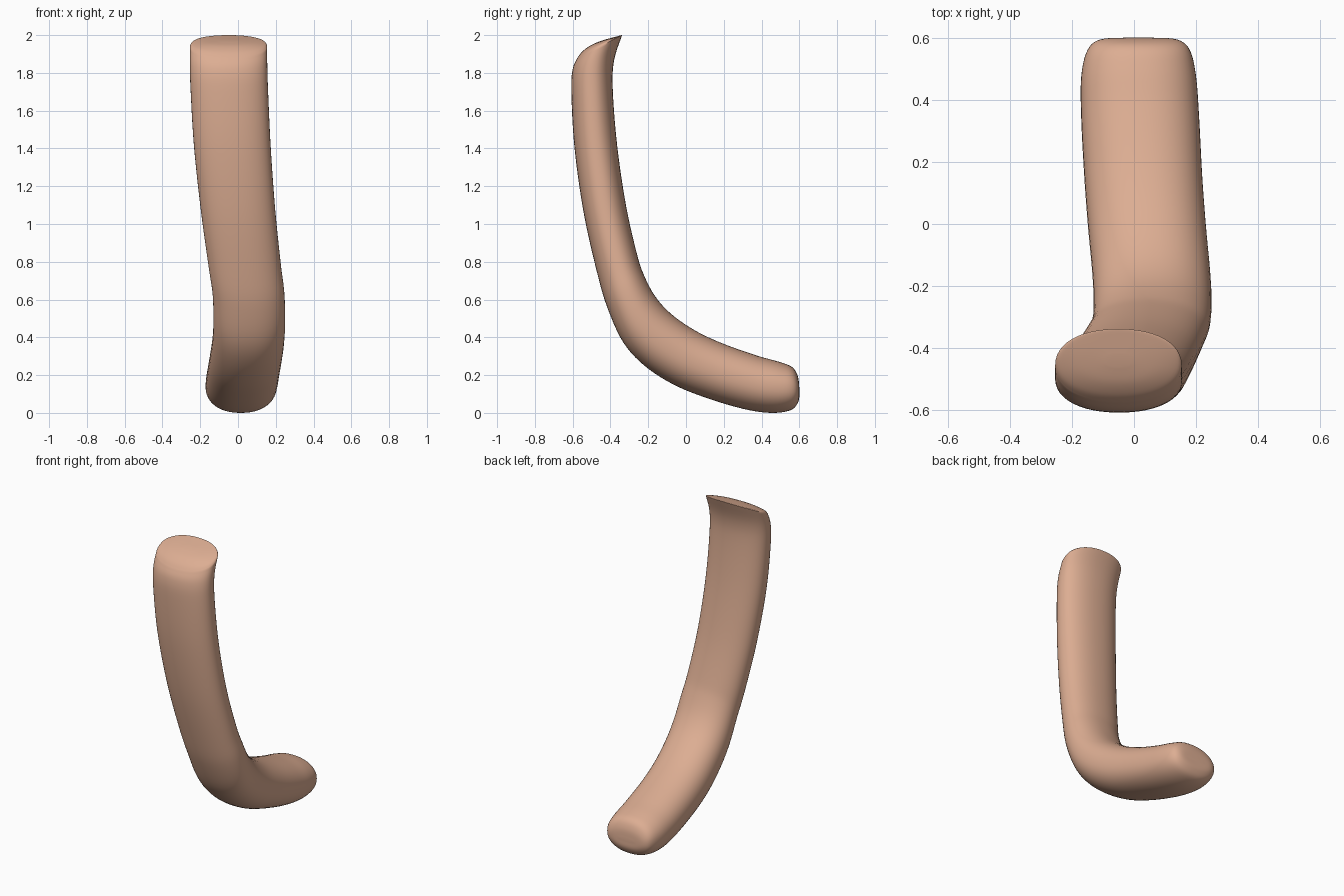
import bpy, bmesh, math
from mathutils import Vector

if "Cube" in bpy.data.objects:
    bpy.data.objects.remove(bpy.data.objects["Cube"])

# Cross-sections from foot end to bend to top: outer y,z / inner y,z / centre x / half width
SECTIONS = [
    (0.600, 0.11, 0.600, 0.13, 0.015, 0.05),
    (0.595, 0.06, 0.593, 0.19, 0.015, 0.125),
    (0.555, 0.015, 0.565, 0.24, 0.015, 0.165),
    (0.45, 0.0, 0.50, 0.268, 0.015, 0.185),
    (0.30, 0.022, 0.38, 0.302, 0.02, 0.19),
    (0.10, 0.082, 0.20, 0.365, 0.03, 0.19),
    (-0.07, 0.152, 0.05, 0.435, 0.042, 0.19),
    (-0.22, 0.25, -0.08, 0.525, 0.055, 0.19),
    (-0.33, 0.37, -0.165, 0.62, 0.06, 0.19),
    (-0.41, 0.54, -0.225, 0.735, 0.055, 0.19),
    (-0.465, 0.72, -0.262, 0.85, 0.035, 0.192),
    (-0.54, 1.05, -0.318, 1.10, 0.0, 0.197),
    (-0.59, 1.40, -0.365, 1.42, -0.03, 0.203),
    (-0.607, 1.70, -0.388, 1.72, -0.046, 0.205),
    (-0.60, 1.82, -0.38, 1.87, -0.05, 0.205),
    (-0.575, 1.88, -0.338, 2.0, -0.05, 0.204),
]
# Tilted top cap, meeting the rim at a sharp back edge
CAP = [
    (-0.55, 1.912, -0.345, 1.999, -0.05, 0.19),
    (-0.51, 1.943, -0.375, 1.991, -0.05, 0.13),
    (-0.46, 1.966, -0.42, 1.979, -0.05, 0.04),
]
SIDES, STEPS, POWER = 48, 5, 2.2


def smooth_rows(rows):
    """Catmull-Rom interpolation between section rows."""
    out = []
    for i in range(len(rows) - 1):
        quad = (rows[max(i - 1, 0)], rows[i], rows[i + 1], rows[min(i + 2, len(rows) - 1)])
        for s in range(STEPS):
            t = s / STEPS
            out.append([0.5 * (2 * b + (c - a) * t + (2*a - 5*b + 4*c - d) * t*t
                               + (3*b - a - 3*c + d) * t**3) for a, b, c, d in zip(*quad)])
    return out + [list(rows[-1])]


def soft(v):
    return math.copysign(abs(v) ** (2 / POWER), v)


def ring(bm, row):
    oy, oz, iy, iz, cx, hw = row
    outer, inner = Vector((cx, oy, oz)), Vector((cx, iy, iz))
    mid, half = (outer + inner) / 2, (inner - outer) / 2
    verts = []
    for k in range(SIDES):
        a = 2 * math.pi * k / SIDES
        verts.append(bm.verts.new(mid + half * soft(math.sin(a)) + Vector((hw * soft(math.cos(a)), 0, 0))))
    return verts


# Bent, rounded bar
bm = bmesh.new()
rings = [ring(bm, r) for r in smooth_rows(SECTIONS) + smooth_rows([SECTIONS[-1]] + CAP)[1:]]
for lo, hi in zip(rings, rings[1:]):
    for k in range(SIDES):
        n = (k + 1) % SIDES
        bm.faces.new((lo[k], lo[n], hi[n], hi[k]))
bm.faces.new(rings[0])
bm.faces.new(rings[-1])
bmesh.ops.recalc_face_normals(bm, faces=bm.faces[:])
mesh = bpy.data.meshes.new("bent_bar")
bm.to_mesh(mesh)
bm.free()
bar = bpy.data.objects.new("bent_bar", mesh)
bpy.context.collection.objects.link(bar)

# Warm clay colour
mat = bpy.data.materials.new("clay")
mat.diffuse_color = (0.72, 0.42, 0.29, 1)
mat.use_nodes = True
mat.node_tree.nodes["Principled BSDF"].inputs["Base Color"].default_value = mat.diffuse_color
mesh.materials.append(mat)

bpy.context.view_layer.objects.active = bar
bar.select_set(True)
bpy.ops.object.shade_smooth_by_angle(angle=math.radians(50))
